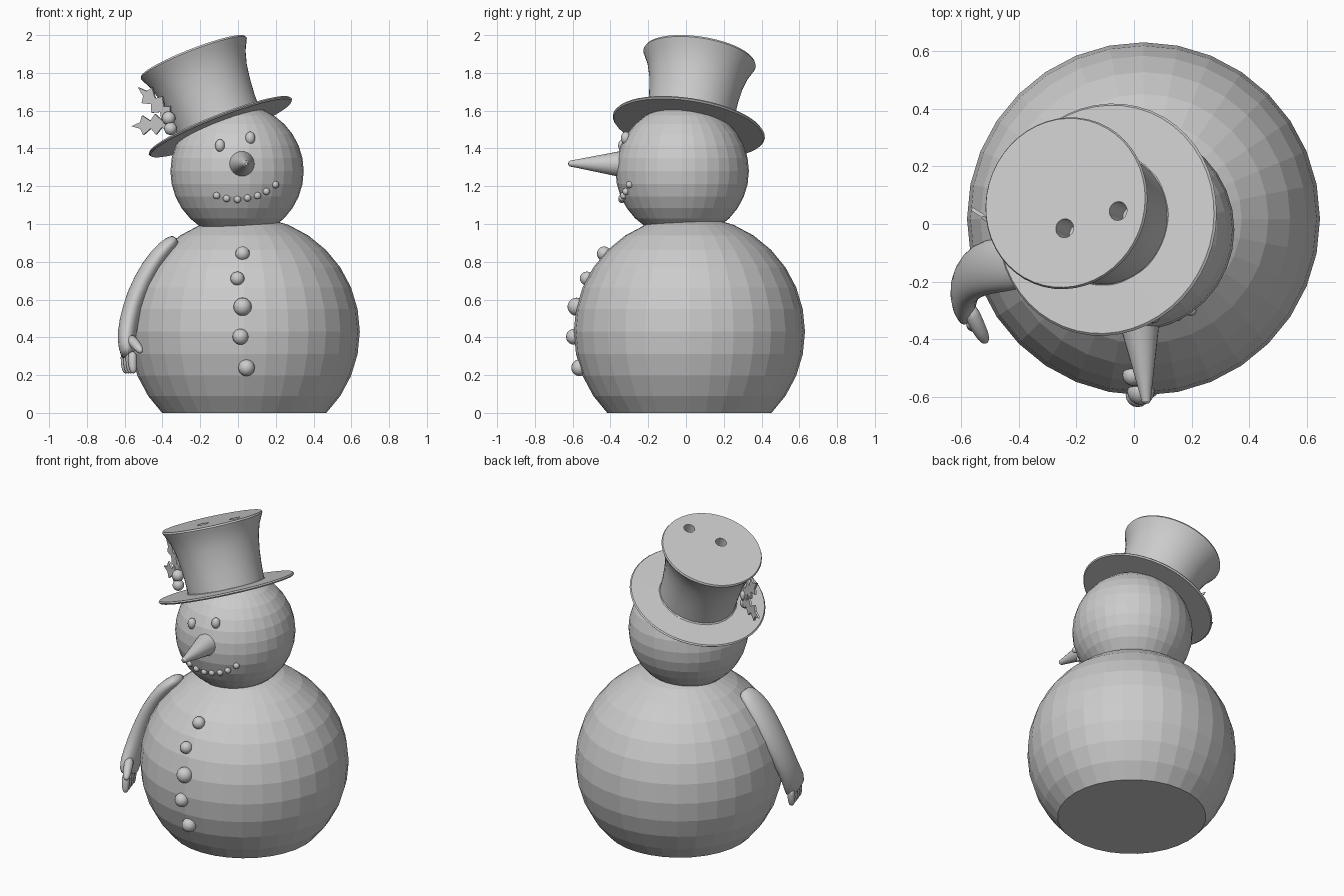
import bpy, bmesh, math
from mathutils import Vector, Matrix

if "Cube" in bpy.data.objects:
    bpy.data.objects.remove(bpy.data.objects["Cube"])

BODY, BODY_R = Vector((0.033, 0.018, 0.43)), 0.612
HEAD, HEAD_R = Vector((-0.005, -0.02, 1.28)), 0.353
BRIM = Vector((-0.093, 0.015, 1.515))
AXIS = Vector((-0.36, 0.145, 0.922)).normalized()


def finish(name, bm, smooth=False):
    bmesh.ops.recalc_face_normals(bm, faces=bm.faces)
    me = bpy.data.meshes.new(name)
    bm.to_mesh(me)
    bm.free()
    ob = bpy.data.objects.new(name, me)
    bpy.context.collection.objects.link(ob)
    for p in me.polygons:
        p.use_smooth = smooth
    return ob


def ball(name, centre, scale, segs=16, rings=10, smooth=True, cut=False):
    bm = bmesh.new()
    m = Matrix.Translation(centre) @ Matrix.Diagonal((*scale, 1))
    bmesh.ops.create_uvsphere(bm, u_segments=segs, v_segments=rings, radius=1, matrix=m)
    if cut:
        geom = bm.verts[:] + bm.edges[:] + bm.faces[:]
        bmesh.ops.bisect_plane(bm, geom=geom, plane_co=(0, 0, 0), plane_no=(0, 0, -1), clear_outer=True)
        bmesh.ops.holes_fill(bm, edges=[e for e in bm.edges if e.is_boundary])
    return finish(name, bm, smooth)


def loft(bm, rings):
    """Skin a list of closed point rings and cap both ends."""
    loops = [[bm.verts.new(p) for p in r] for r in rings]
    n = len(loops[0])
    for a, b in zip(loops, loops[1:]):
        for i in range(n):
            bm.faces.new((a[i], a[(i + 1) % n], b[(i + 1) % n], b[i]))
    bm.faces.new(loops[0])
    bm.faces.new(loops[-1])


def lathe(name, origin, axis, profile, segs):
    q = Vector(axis).to_track_quat('Z', 'Y')
    rings = []
    for r, h in profile:
        rings.append([Vector(origin) + q @ Vector((r * math.cos(k), r * math.sin(k), h))
                      for k in (2 * math.pi * i / segs for i in range(segs))])
    bm = bmesh.new()
    loft(bm, rings)
    return finish(name, bm)


def sweep(bm, path, wide, segs=12):
    """Elliptical tube through (centre, half width, half thickness) stations."""
    pts = [Vector(p[0]) for p in path]
    rings = []
    for i, (_, w, t) in enumerate(path):
        tan = (pts[min(i + 1, len(pts) - 1)] - pts[max(i - 1, 0)]).normalized()
        thin = tan.cross(Vector(wide)).normalized()
        side = thin.cross(tan)
        rings.append([pts[i] + side * w * math.cos(k) + thin * t * math.sin(k)
                      for k in (2 * math.pi * j / segs for j in range(segs))])
    loft(bm, rings)


def surface_y(c, r, x, z):
    return c.y - math.sqrt(r * r - (x - c.x) ** 2 - (z - c.z) ** 2)


# Snow balls, the lower one cut flat on the ground
ball("body", BODY, [BODY_R] * 3, 32, 16, False, True)
ball("head", HEAD, [HEAD_R] * 3, 32, 16, False)

# Buttons, eyes and mouth pebbles sit on the ball surfaces
for x, z, r in [(0.024, 0.843, 0.038), (-0.003, 0.711, 0.037), (0.024, 0.562, 0.048),
                (0.013, 0.403, 0.042), (0.045, 0.239, 0.044)]:
    ball("button", (x, surface_y(BODY, BODY_R, x, z), z), [r] * 3)
for x, z in [(-0.095, 1.415), (0.065, 1.455)]:
    ball("eye", (x, surface_y(HEAD, HEAD_R, x, z), z), (0.026, 0.026, 0.034))
for x, z in [(-0.113, 1.15), (-0.06, 1.135), (-0.003, 1.13), (0.05, 1.138),
             (0.103, 1.15), (0.15, 1.172), (0.198, 1.208)]:
    ball("mouth_pebble", (x, surface_y(HEAD, HEAD_R, x, z), z), [0.019] * 3, 12, 8)

# Carrot nose
lathe("nose", (0.016, -0.30, 1.317), (0.027, -0.32, 0.003),
      [(0.077, 0), (0.066, 0.06), (0.02, 0.29), (0.016, 0.315), (0.008, 0.324)], 24)

# Tilted top hat: brim and flared crown in one profile
hat = lathe("top_hat", BRIM, AXIS,
            [(0.1, -0.008), (0.4, -0.008), (0.407, 0), (0.4, 0.008), (0.228, 0.01), (0.231, 0.1),
             (0.238, 0.18), (0.25, 0.26), (0.27, 0.33), (0.29, 0.37), (0.301, 0.392), (0.296, 0.402)], 48)

# Two round holes in the crown
for x, y, z in [(-0.24, -0.015, 1.897), (-0.055, 0.045, 1.961)]:
    cutter = lathe("hole_cutter", (x, y, z), AXIS, [(0.033, -0.13), (0.033, 0.06)], 20)
    mod = hat.modifiers.new("hole", 'BOOLEAN')
    mod.operation = 'DIFFERENCE'
    mod.solver = 'EXACT'
    mod.object = cutter
    bpy.context.view_layer.objects.active = hat
    bpy.ops.object.modifier_apply(modifier=mod.name)
    bpy.data.objects.remove(cutter)

# Holly: two spiky leaves in one upright plane, and two berries
U, N = Vector((-0.85, 0.53, 0)), Vector((0.53, 0.85, 0))
half = [(0.03, 0.045), (0.06, 0.018), (0.10, 0.055), (0.13, 0.02), (0.18, 0.052), (0.195, 0.017)]
outline = [(0, 0)] + half + [(0.25, 0)] + [(a, -b) for a, b in reversed(half)]
for base, ang in [((-0.36, -0.08, 1.57), 38), ((-0.35, -0.08, 1.535), -4)]:
    c, s = math.cos(math.radians(ang)), math.sin(math.radians(ang))
    pts = [Vector(base) + U * (a * c - b * s) + Vector((0, 0, a * s + b * c)) for a, b in outline]
    bm = bmesh.new()
    loft(bm, [[p + N * k for p in pts] for k in (-0.006, 0.006)])
    finish("holly_leaf", bm)
for p, r in [((-0.367, -0.09, 1.56), 0.036), ((-0.357, -0.1, 1.505), 0.034)]:
    ball("holly_berry", p, [r] * 3)

# Single arm resting on the body, ending in a mitten-like hand with fingers
bm = bmesh.new()
sweep(bm, [((-0.325, -0.13, 0.925), 0.04, 0.02), ((-0.35, -0.13, 0.905), 0.075, 0.04),
           ((-0.42, -0.14, 0.835), 0.095, 0.05), ((-0.505, -0.145, 0.70), 0.098, 0.055),
           ((-0.565, -0.175, 0.55), 0.09, 0.052), ((-0.59, -0.225, 0.42), 0.08, 0.052),
           ((-0.59, -0.265, 0.345), 0.09, 0.045), ((-0.582, -0.285, 0.285), 0.08, 0.03)], (0, 1, 0), 16)
for i in range(4):
    y, x = -0.225 - 0.042 * i, -0.598 + 0.013 * i
    sweep(bm, [((x, y + 0.01, 0.33), 0.026, 0.026), ((x, y, 0.26), 0.024, 0.024),
               ((x + 0.004, y - 0.005, 0.225), 0.02, 0.02), ((x + 0.006, y - 0.006, 0.208), 0.009, 0.009)],
          (0, 1, 0))
sweep(bm, [((-0.575, -0.28, 0.40), 0.03, 0.03), ((-0.545, -0.35, 0.365), 0.028, 0.028),
           ((-0.52, -0.395, 0.335), 0.023, 0.023), ((-0.512, -0.412, 0.32), 0.01, 0.01)], (0, 1, 0.3))
arm = finish("arm", bm, True)
arm.modifiers.new("round", 'SUBSURF').levels = 1
arm.modifiers["round"].render_levels = 1

# Keep hard edges on the turned parts
for ob in bpy.data.objects:
    ob.select_set(ob.name.startswith(("nose", "top_hat")))
bpy.context.view_layer.objects.active = hat
bpy.ops.object.shade_smooth_by_angle(angle=math.radians(30))
